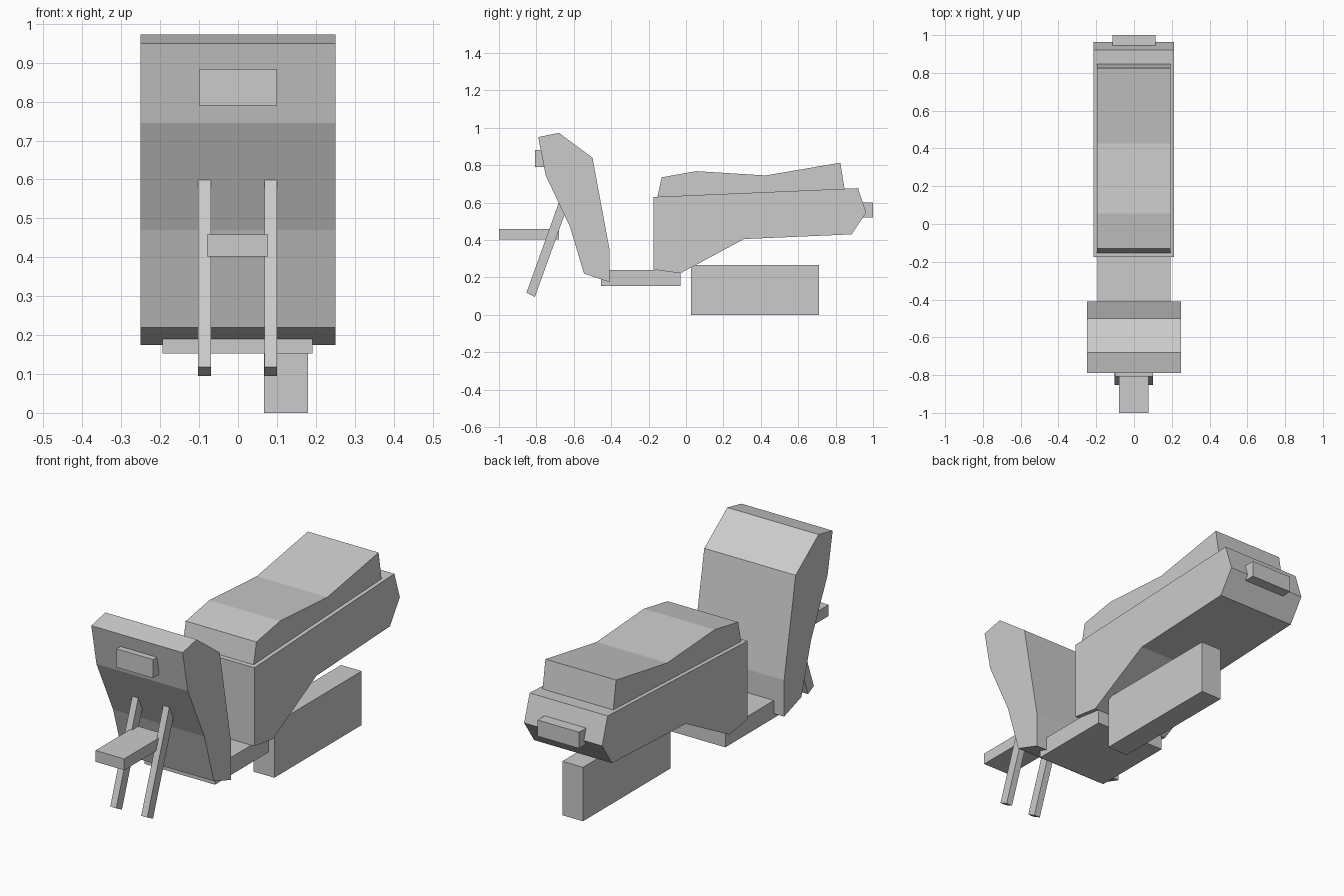
import bpy, bmesh

if "Cube" in bpy.data.objects:
    bpy.data.objects.remove(bpy.data.objects["Cube"])

grey = bpy.data.materials.new("light grey")
grey.diffuse_color = (0.6, 0.6, 0.6, 1)
grey.use_nodes = True
grey.node_tree.nodes["Principled BSDF"].inputs["Base Color"].default_value = grey.diffuse_color


def extrude_profile(name, x0, x1, profile):
    """Solid made by sweeping a (y, z) outline from x0 to x1."""
    bm = bmesh.new()
    face = bm.faces.new([bm.verts.new((x0, y, z)) for y, z in profile])
    ext = bmesh.ops.extrude_face_region(bm, geom=[face])
    verts = [v for v in ext["geom"] if isinstance(v, bmesh.types.BMVert)]
    bmesh.ops.translate(bm, verts=verts, vec=(x1 - x0, 0, 0))
    bmesh.ops.recalc_face_normals(bm, faces=bm.faces)
    mesh = bpy.data.meshes.new(name)
    bm.to_mesh(mesh)
    bm.free()
    mesh.materials.append(grey)
    obj = bpy.data.objects.new(name, mesh)
    bpy.context.collection.objects.link(obj)
    return obj


def box(name, x0, x1, y0, y1, z0, z1):
    return extrude_profile(name, x0, x1, [(y0, z0), (y1, z0), (y1, z1), (y0, z1)])


# Front shield and headlight
extrude_profile("front_shield", -0.25, 0.25, [
    (-0.79, 0.95), (-0.68, 0.973), (-0.50, 0.84), (-0.41, 0.355),
    (-0.41, 0.175), (-0.545, 0.22), (-0.62, 0.47), (-0.75, 0.745)])
box("headlight", -0.10, 0.10, -0.807, -0.74, 0.79, 0.882)

# Fork legs and front fender
for side, x in (("left", -0.086), ("right", 0.084)):
    extrude_profile("fork_leg_" + side, x - 0.0165, x + 0.0165, [
        (-0.853, 0.118), (-0.808, 0.095), (-0.635, 0.575), (-0.68, 0.60)])
box("front_fender", -0.08, 0.077, -1.0, -0.68, 0.402, 0.458)

# Footboard
box("footboard", -0.194, 0.192, -0.455, -0.03, 0.153, 0.24)

# Rear body, seat and tail light
extrude_profile("rear_body", -0.215, 0.212, [
    (-0.175, 0.63), (0.92, 0.677), (0.963, 0.545), (0.885, 0.43),
    (0.31, 0.405), (-0.03, 0.222), (-0.175, 0.242)])
extrude_profile("seat", -0.195, 0.192, [
    (-0.155, 0.62), (-0.13, 0.735), (0.055, 0.768), (0.425, 0.745),
    (0.825, 0.813), (0.85, 0.66)])
box("tail_light", -0.115, 0.113, 0.92, 1.0, 0.52, 0.60)

# Engine block on one side
box("engine_block", 0.067, 0.18, 0.027, 0.71, 0.0, 0.267)
